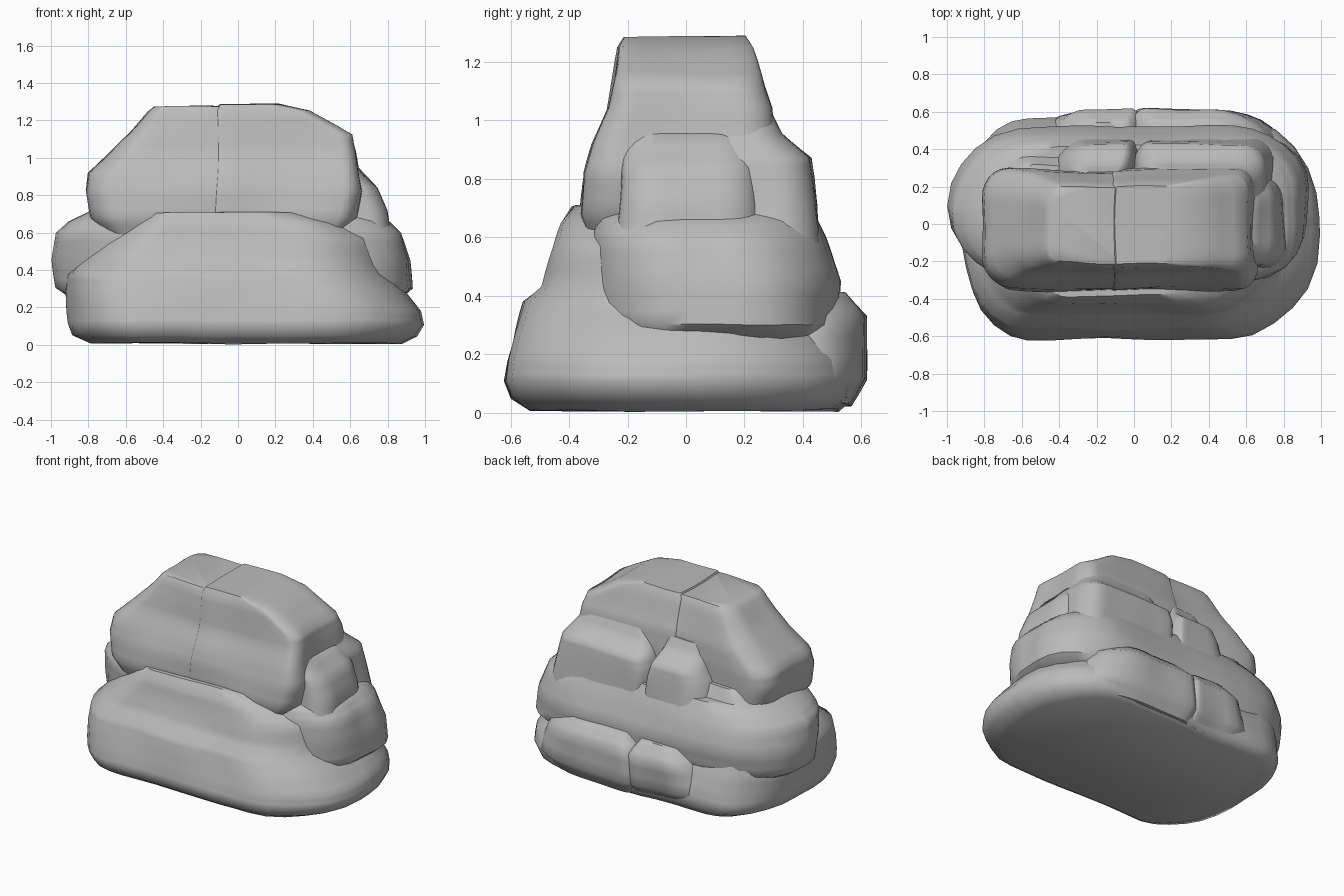
import bpy, math
from mathutils import Vector, noise

stone = bpy.data.materials.new("stone grey")
stone.diffuse_color = (0.5, 0.5, 0.5, 1)


def outline(x0, x1, y0, y1, left, right):
    """Rounded rectangle; left/right give corner size as a share of width and depth."""
    w, d = x1 - x0, y1 - y0
    corners = [(x1, y1, 1, 1, right, 0), (x0, y1, -1, 1, left, 90),
               (x0, y0, -1, -1, left, 180), (x1, y0, 1, -1, right, 270)]
    arcs = []
    for cx, cy, sx, sy, (rx, ry), start in corners:
        rx, ry = rx * w, ry * d
        arc = []
        for i in range(7):
            a = math.radians(start + 15 * i)
            arc.append(Vector((cx - sx * rx + rx * math.cos(a),
                               cy - sy * ry + ry * math.sin(a))))
        arcs.append(arc)
    pts = []
    for k, arc in enumerate(arcs):
        nxt = arcs[(k + 1) % 4][0]
        pts += arc + [arc[-1].lerp(nxt, t / 8) for t in range(1, 8)]
    return pts


def boulder(name, rings, left=(0.2, 0.25), right=(0.2, 0.25), rough=0.018):
    """Loft (z, x0, x1, y0, y1) rings into a weathered block."""
    full = []
    for a, b in zip(rings, rings[1:]):
        n = 3 if b[0] - a[0] > 0.06 else 1
        full += [[p + (q - p) * i / n for p, q in zip(a, b)] for i in range(n)]
    full.append(rings[-1])
    verts, faces = [], []
    for z, *box in full:
        for p in outline(*box, left, right):
            v = Vector((p.x, p.y, z))
            n = noise.noise_vector(v * 3.2) * rough
            n.z *= 0.6
            v += n
            v.z = max(v.z, 0)
            verts.append(v)
    m = len(verts) // len(full)
    for r in range(len(full) - 1):
        for i in range(m):
            j = (i + 1) % m
            faces.append((r * m + i, r * m + j, (r + 1) * m + j, (r + 1) * m + i))
    faces.append(tuple(reversed(range(m))))
    faces.append(tuple(range(len(verts) - m, len(verts))))
    mesh = bpy.data.meshes.new(name)
    mesh.from_pydata(verts, [], faces)
    mesh.materials.append(stone)
    ob = bpy.data.objects.new(name, mesh)
    bpy.context.collection.objects.link(ob)
    bpy.context.view_layer.objects.active = ob
    ob.select_set(True)
    bpy.ops.object.shade_smooth_by_angle(angle=math.radians(50))
    ob.select_set(False)


# Wide base slab with a sloping front ledge
boulder("base_slab", [
    (0.01, -0.80, 0.88, -0.53, 0.52), (0.05, -0.89, 0.96, -0.59, 0.56),
    (0.11, -0.91, 0.995, -0.615, 0.57), (0.18, -0.915, 0.98, -0.605, 0.56),
    (0.28, -0.92, 0.90, -0.58, 0.53), (0.38, -0.91, 0.79, -0.55, 0.48),
    (0.43, -0.85, 0.775, -0.49, 0.42), (0.57, -0.68, 0.74, -0.445, 0.30),
    (0.65, -0.58, 0.60, -0.425, 0.25), (0.705, -0.52, 0.43, -0.385, 0.20)],
    left=(0.18, 0.42), right=(0.25, 0.46))

# Rear foot stones
boulder("rear_foot_right", [
    (0.03, 0.00, 0.70, 0.2, 0.56), (0.12, -0.04, 0.78, 0.2, 0.61),
    (0.33, -0.02, 0.72, 0.2, 0.615), (0.41, 0.06, 0.60, 0.2, 0.54)],
    left=(0.12, 0.3), right=(0.42, 0.48))
boulder("rear_foot_left", [
    (0.03, -0.44, 0.04, 0.2, 0.54), (0.12, -0.50, 0.05, 0.2, 0.60),
    (0.31, -0.42, 0.04, 0.2, 0.615), (0.40, -0.34, -0.02, 0.2, 0.54)],
    left=(0.4, 0.4), right=(0.12, 0.25))

# Middle slab overhanging the base
boulder("middle_slab", [
    (0.24, -0.88, 0.86, -0.28, 0.46), (0.30, -0.97, 0.93, -0.31, 0.51),
    (0.45, -0.99, 0.92, -0.32, 0.52), (0.60, -0.975, 0.88, -0.33, 0.475),
    (0.66, -0.91, 0.82, -0.32, 0.45), (0.72, -0.78, 0.66, -0.24, 0.42)],
    left=(0.26, 0.49), right=(0.2, 0.38))

# Stones leaning on the back and right of the upper block
boulder("rear_shoulder_right", [
    (0.55, 0.02, 0.78, 0.05, 0.46), (0.80, 0.00, 0.72, 0.05, 0.44),
    (0.87, 0.02, 0.70, 0.05, 0.43), (0.95, 0.06, 0.64, 0.05, 0.33),
    (1.02, 0.10, 0.60, 0.05, 0.29)],
    left=(0.12, 0.3), right=(0.2, 0.35))
boulder("rear_shoulder_left", [
    (0.55, -0.46, 0.04, 0.05, 0.46), (0.80, -0.40, 0.01, 0.05, 0.44),
    (0.87, -0.36, -0.01, 0.05, 0.43), (0.95, -0.32, -0.04, 0.05, 0.33),
    (1.02, -0.30, -0.06, 0.05, 0.29)],
    left=(0.35, 0.35), right=(0.12, 0.25))
boulder("rear_shoulder_far_left", [
    (0.55, -0.84, -0.25, 0.0, 0.42), (0.68, -0.74, -0.25, 0.0, 0.38),
    (0.80, -0.62, -0.30, 0.0, 0.32)], left=(0.35, 0.4))
boulder("side_shoulder", [
    (0.60, 0.4, 0.82, -0.24, 0.26), (0.72, 0.4, 0.80, -0.23, 0.245),
    (0.84, 0.4, 0.75, -0.22, 0.235), (0.91, 0.4, 0.68, -0.21, 0.22),
    (0.97, 0.4, 0.63, -0.20, 0.20)], right=(0.28, 0.28))

# Upper block in two overlapping halves that meet at a seam
boulder("upper_block_left", [
    (0.56, -0.69, 0.1, -0.31, 0.26), (0.68, -0.78, 0.1, -0.355, 0.29),
    (0.82, -0.81, 0.1, -0.34, 0.295), (0.92, -0.80, 0.1, -0.31, 0.295),
    (1.04, -0.67, 0.1, -0.26, 0.28), (1.13, -0.58, 0.1, -0.245, 0.25),
    (1.25, -0.48, 0.0, -0.22, 0.215), (1.275, -0.45, -0.08, -0.205, 0.20)],
    left=(0.16, 0.26), right=(0.03, 0.05))
boulder("upper_block_right", [
    (0.56, -0.12, 0.56, -0.32, 0.26), (0.68, -0.12, 0.64, -0.36, 0.30),
    (0.82, -0.12, 0.66, -0.345, 0.305), (0.92, -0.12, 0.645, -0.315, 0.305),
    (1.04, -0.12, 0.63, -0.265, 0.29), (1.12, -0.12, 0.61, -0.25, 0.26),
    (1.25, -0.12, 0.39, -0.225, 0.225), (1.285, -0.10, 0.22, -0.205, 0.205)],
    left=(0.03, 0.05), right=(0.12, 0.18))
